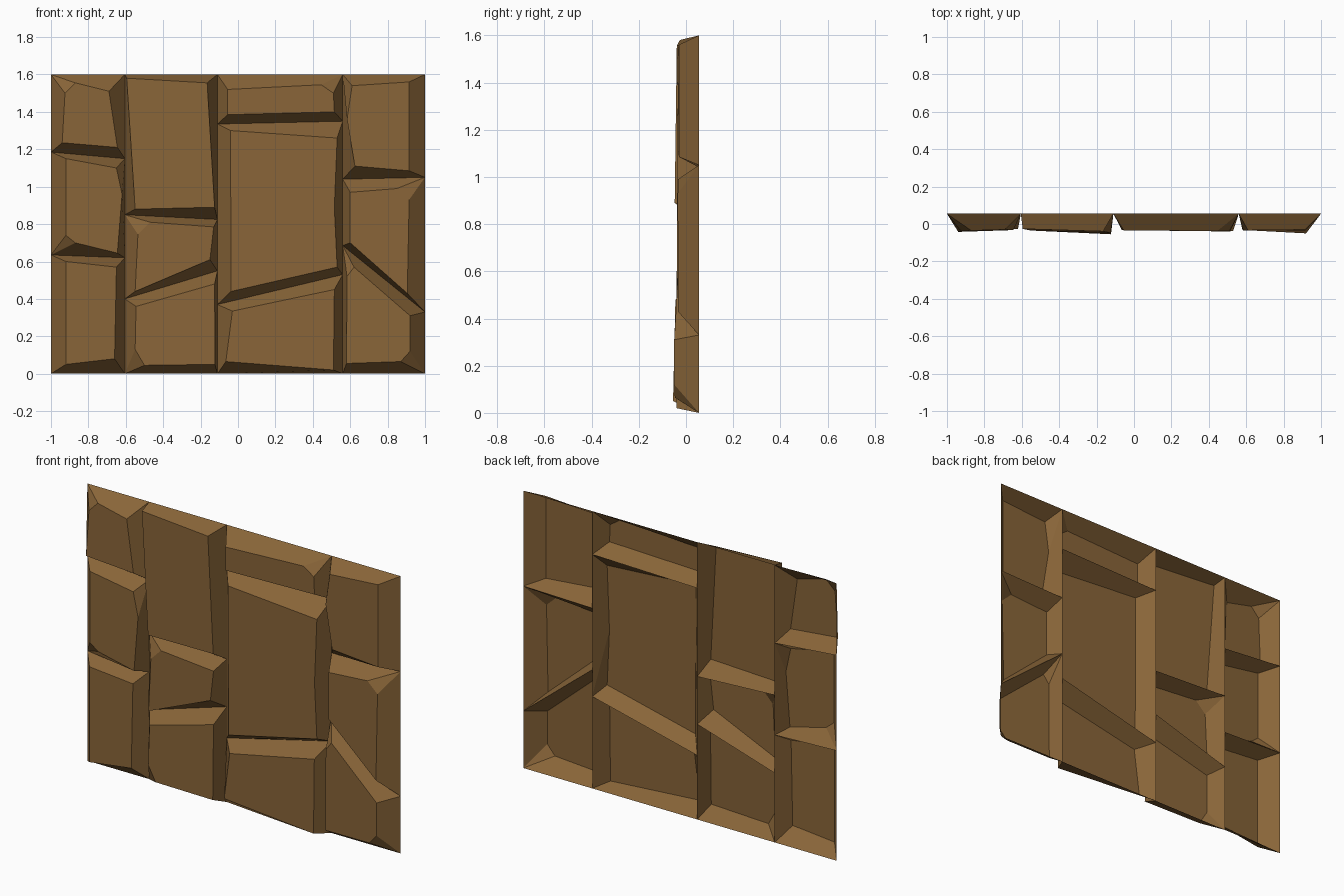
import bpy
from mathutils import Vector

if "Cube" in bpy.data.objects:
    bpy.data.objects.remove(bpy.data.objects["Cube"])

BACK = 0.055

# Shared brown stone material
stone_mat = bpy.data.materials.new("brown_stone")
stone_mat.diffuse_color = (0.25, 0.13, 0.04, 1)
stone_mat.use_nodes = True
stone_mat.node_tree.nodes["Principled BSDF"].inputs["Base Color"].default_value = stone_mat.diffuse_color


def stone(name, left, right, bottom, top, face, depth):
    """Open-backed block: a back rim quad skirted to a flat, tilted front face.
    bottom/top: rim heights at the left and right; face: (x, z) counter-clockwise;
    depth: front y at the left, at the right, and its change from bottom to top."""
    rim = [(left, bottom[0]), (right, bottom[1]), (right, top[1]), (left, top[0])]
    xs, zs = [p[0] for p in face], [p[1] for p in face]
    y_left, y_right, rise = depth

    def front_y(x, z):
        u = (x - min(xs)) / (max(xs) - min(xs))
        v = (z - min(zs)) / (max(zs) - min(zs))
        return y_left + (y_right - y_left) * u + rise * (v - 0.5)

    verts = [(x, BACK, z) for x, z in rim] + [(x, front_y(x, z), z) for x, z in face]
    n = len(face)
    # Each face point hangs from its nearest rim corner
    near = [min(range(4), key=lambda c: (Vector(rim[c]) - Vector(p)).length) for p in face]
    faces = [tuple(range(4, 4 + n))]
    for i in range(n):
        j = (i + 1) % n
        skirt = [near[i], near[j], 4 + j, 4 + i]
        faces.append(tuple(dict.fromkeys(skirt)))
    mesh = bpy.data.meshes.new(name)
    mesh.from_pydata(verts, [], faces)
    mesh.materials.append(stone_mat)
    obj = bpy.data.objects.new(name, mesh)
    bpy.context.collection.objects.link(obj)


# Left column
col = (-1, -0.605)
stone("left_stone_bottom", *col, (0, 0), (0.635, 0.62),
      [(-.92, .05), (-.66, .08), (-.65, .57), (-.92, .60)], (-.04, -.03, 0))
stone("left_stone_middle", *col, (0.635, 0.62), (1.185, 1.15),
      [(-.92, .74), (-.87, .70), (-.645, .645), (-.62, .96), (-.65, 1.10), (-.92, 1.15)],
      (-.037, -.026, 0))
stone("left_stone_top", *col, (1.185, 1.15), (1.6, 1.6),
      [(-.94, 1.235), (-.645, 1.21), (-.69, 1.51), (-.87, 1.555), (-.925, 1.50)],
      (-.04, -.03, 0.005))

# Second column
col = (-0.605, -0.11)
stone("inner_left_stone_bottom", *col, (0, 0), (0.4, 0.55),
      [(-.55, .13), (-.50, .045), (-.123, .05), (-.125, .48), (-.545, .36)],
      (-.03, -.05, 0.01))
stone("inner_left_stone_middle", *col, (0.4, 0.55), (0.85, 0.825),
      [(-.55, .44), (-.15, .61), (-.13, .785), (-.47, .81), (-.535, .745)],
      (-.03, -.038, 0))
stone("inner_left_stone_top", *col, (0.85, 0.825), (1.6, 1.6),
      [(-.55, .88), (-.125, .89), (-.165, 1.555), (-.595, 1.58)], (-.03, -.044, 0.008))

# Third column
col = (-0.11, 0.56)
stone("inner_right_stone_bottom", *col, (0, 0), (0.37, 0.53),
      [(-.065, .065), (.51, .02), (.515, .45), (-.03, .335)], (-.033, -.04, 0))
stone("inner_right_stone_middle", *col, (0.37, 0.53), (1.335, 1.35),
      [(-.037, .44), (.53, .57), (.515, .89), (.53, 1.26), (-.04, 1.30)],
      (-.034, -.038, 0))
stone("inner_right_stone_top", *col, (1.335, 1.35), (1.6, 1.6),
      [(-.055, 1.385), (.515, 1.40), (.51, 1.50), (.445, 1.545), (-.055, 1.52)],
      (-.034, -.038, 0))

# Right column
col = (0.56, 1)
stone("right_stone_bottom", *col, (0, 0), (0.685, 0.33),
      [(.58, .055), (.87, .065), (.92, .12), (.92, .31), (.62, .57), (.583, .52)],
      (-.032, -.05, 0))
stone("right_stone_middle", *col, (0.685, 0.33), (1.04, 1.05),
      [(.60, .70), (.905, .43), (.915, .93), (.85, .99), (.60, .97)], (-.03, -.035, 0))
stone("right_stone_top", *col, (1.04, 1.05), (1.6, 1.6),
      [(.625, 1.11), (.915, 1.085), (.915, 1.56), (.61, 1.54), (.583, 1.36)],
      (-.034, -.03, 0))
